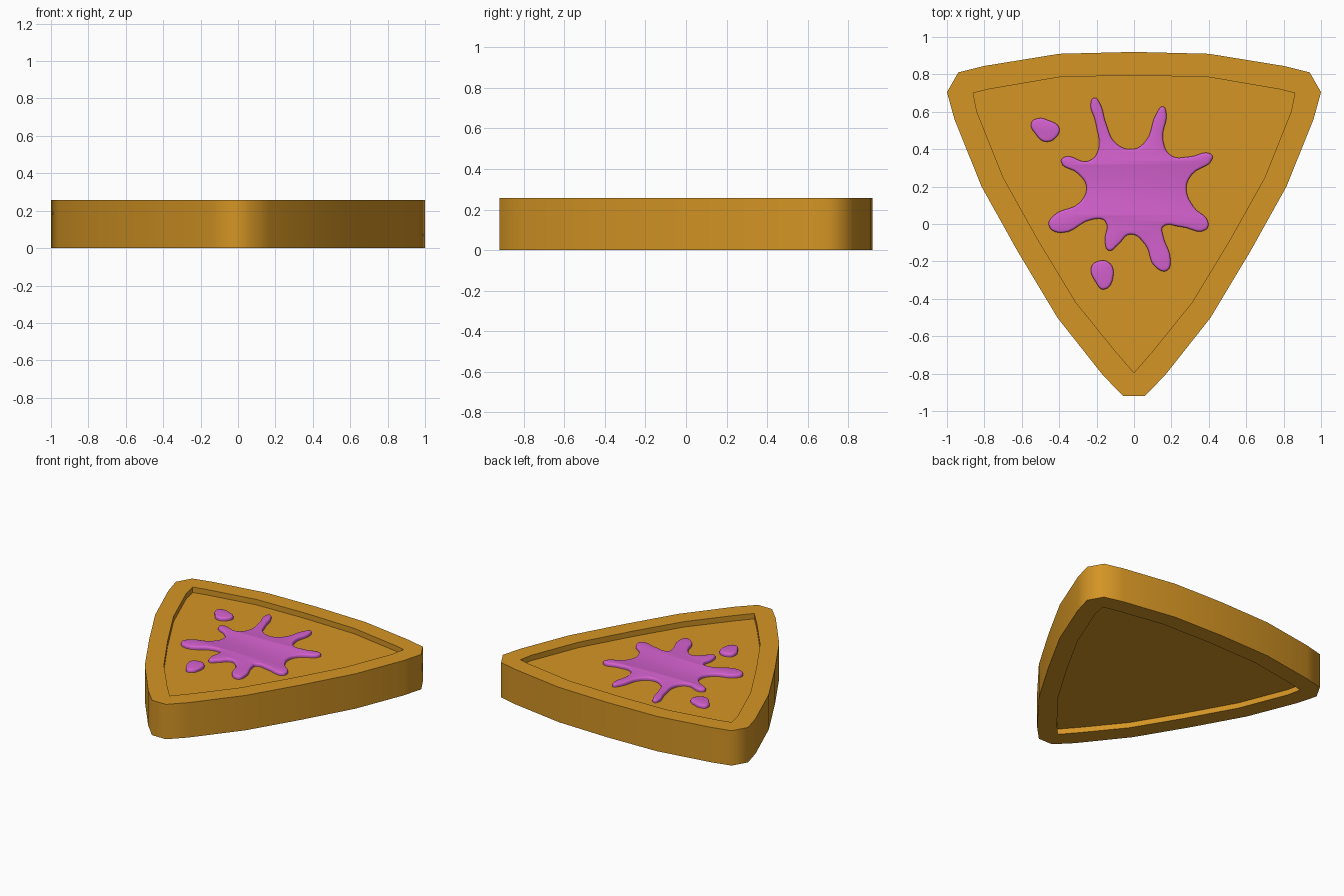
import bpy
import bmesh
import math

cube = bpy.data.objects.get("Cube")
if cube:
    bpy.data.objects.remove(cube, do_unlink=True)


def make_material(name, colour):
    mat = bpy.data.materials.new(name)
    mat.use_nodes = True
    mat.diffuse_color = colour
    mat.node_tree.nodes["Principled BSDF"].inputs["Base Color"].default_value = colour
    return mat


def add_mesh_object(name, mesh, material, angle):
    obj = bpy.data.objects.new(name, mesh)
    bpy.context.collection.objects.link(obj)
    mesh.materials.clear()
    mesh.materials.append(material)
    bpy.ops.object.select_all(action="DESELECT")
    obj.select_set(True)
    bpy.context.view_layer.objects.active = obj
    bpy.ops.object.shade_smooth_by_angle(angle=math.radians(angle))
    return obj


def mirrored(half):
    """Close a right-hand outline, running from back to front, across x = 0."""
    return half + [(-x, y) for x, y in reversed(half) if x > 0]


golden = make_material("golden_brown", (0.66, 0.30, 0.018, 1))
magenta = make_material("magenta", (0.66, 0.12, 0.62, 1))

HEIGHT = 0.257
RECESS = 0.04
FLOOR = HEIGHT - RECESS

# Rounded triangular plate: outer and inner outlines with matching points
outer = mirrored([(0, .92), (.4, .91), (.8, .845), (.94, .81), (1, .705), (.96, .56),
                  (.815, .2), (.62, -.15), (.41, -.5), (.165, -.81), (.057, -.92)])
inner_half = [(0, .795), (.4, .785), (.78, .72), (.86, .7), (.86, .7), (.84, .6),
              (.7, .25), (.51, -.09), (.31, -.42), (.1, -.68), (0, -.795)]
inner = inner_half + [(-x, y) for x, y in reversed(inner_half[1:])]


def build_plate():
    """Loft from the bottom recess, round the rim, to the top recess."""
    bm = bmesh.new()
    levels = [(inner, RECESS), (inner, 0), (outer, 0),
              (outer, HEIGHT), (inner, HEIGHT), (inner, FLOOR)]
    rings = [[bm.verts.new((x, y, z)) for x, y in outline] for outline, z in levels]
    for low, high in zip(rings, rings[1:]):
        for i in range(len(low)):
            bm.faces.new((low[i - 1], low[i], high[i], high[i - 1]))
    bm.faces.new(rings[0])
    bm.faces.new(rings[-1])
    bmesh.ops.remove_doubles(bm, verts=bm.verts, dist=0.0001)
    bmesh.ops.recalc_face_normals(bm, faces=bm.faces)
    mesh = bpy.data.meshes.new("plate")
    bm.to_mesh(mesh)
    bm.free()
    return add_mesh_object("plate", mesh, golden, 60)


def build_splat(name, points):
    """Smooth closed outline, filled and given a rounded edge."""
    bevel = 0.012
    curve = bpy.data.curves.new(name + "_outline", "CURVE")
    curve.dimensions = "2D"
    curve.fill_mode = "BOTH"
    curve.resolution_u = 5
    curve.extrude = 0.012
    curve.bevel_depth = bevel
    curve.bevel_resolution = 2
    curve.offset = -bevel
    spline = curve.splines.new("BEZIER")
    spline.bezier_points.add(len(points) - 1)
    spline.use_cyclic_u = True
    for knot, (x, y) in zip(spline.bezier_points, points):
        knot.co = (x, y, 0)
        knot.handle_left_type = knot.handle_right_type = "AUTO"
    helper = bpy.data.objects.new(name + "_helper", curve)
    bpy.context.collection.objects.link(helper)
    bpy.context.view_layer.update()
    graph = bpy.context.evaluated_depsgraph_get()
    mesh = bpy.data.meshes.new_from_object(helper.evaluated_get(graph))
    bpy.data.objects.remove(helper, do_unlink=True)
    bpy.data.curves.remove(curve)
    bm = bmesh.new()
    bm.from_mesh(mesh)
    bmesh.ops.remove_doubles(bm, verts=bm.verts, dist=0.0001)
    bmesh.ops.recalc_face_normals(bm, faces=bm.faces)
    bm.to_mesh(mesh)
    bm.free()
    obj = add_mesh_object(name, mesh, magenta, 50)
    obj.location.z = FLOOR
    return obj


build_plate()

# Eight-armed splat lying in the top recess
build_splat("splat", [
    (-.23, .655), (-.21, .675), (-.185, .65), (-.15, .54), (-.1, .435), (-.01, .4),
    (.06, .44), (.12, .59), (.155, .628), (.172, .6), (.155, .45), (.2, .365),
    (.3, .36), (.41, .375), (.42, .35), (.31, .265), (.28, .19), (.32, .09),
    (.395, .015), (.385, -.03), (.25, -.015), (.155, -.015), (.155, -.06),
    (.195, -.19), (.175, -.25), (.11, -.225), (.06, -.11), (-.02, -.055),
    (-.085, -.11), (-.135, -.142), (-.155, -.1), (-.155, .015), (-.22, .025),
    (-.39, -.047), (-.455, -.01), (-.43, .045), (-.29, .115), (-.255, .2),
    (-.3, .27), (-.39, .335), (-.365, .36), (-.25, .335), (-.195, .385), (-.205, .54)])

# Two loose drops
build_splat("back_drop", [
    (-.55, .54), (-.51, .565), (-.46, .555), (-.4, .515), (-.415, .465),
    (-.475, .44), (-.525, .48)])
build_splat("front_drop", [
    (-.228, -.23), (-.195, -.2), (-.135, -.205), (-.11, -.27), (-.16, -.35),
    (-.205, -.31)])
